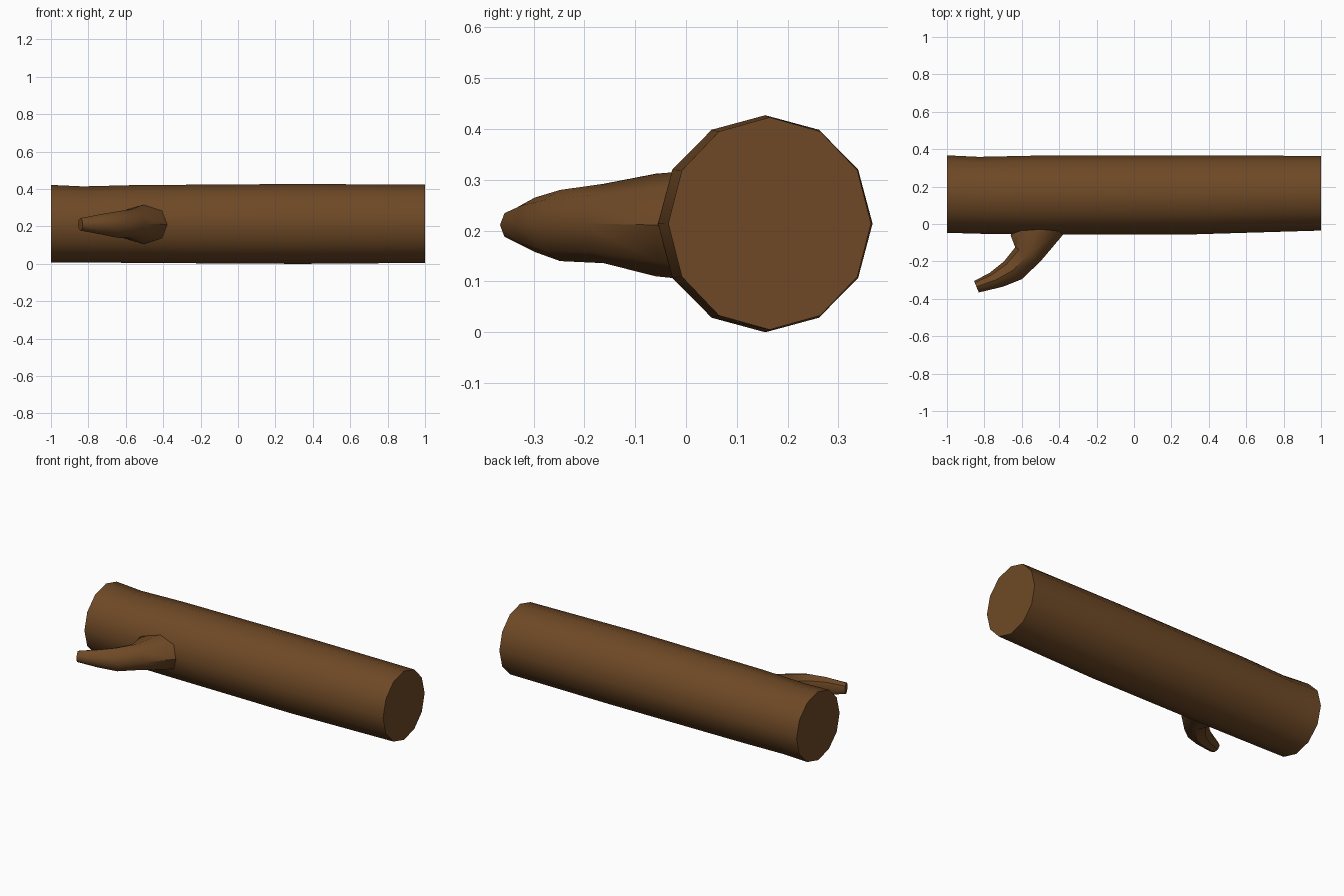
import bpy, bmesh, math

if "Cube" in bpy.data.objects:
    bpy.data.objects.remove(bpy.data.objects["Cube"])

bark = bpy.data.materials.new("bark_brown")
bark.diffuse_color = (0.156, 0.066, 0.019, 1)
bark.use_nodes = True
bark.node_tree.nodes["Principled BSDF"].inputs["Base Color"].default_value = bark.diffuse_color


def loft(name, rings):
    """Skin a closed tube through rings of points and cap both ends."""
    bm = bmesh.new()
    loops = [[bm.verts.new(p) for p in ring] for ring in rings]
    n = len(loops[0])
    for a, b in zip(loops, loops[1:]):
        for i in range(n):
            j = (i + 1) % n
            bm.faces.new((a[i], a[j], b[j], b[i]))
    bm.faces.new(loops[0])
    bm.faces.new(loops[-1])
    bmesh.ops.recalc_face_normals(bm, faces=bm.faces)
    me = bpy.data.meshes.new(name)
    bm.to_mesh(me)
    bm.free()
    me.materials.append(bark)
    ob = bpy.data.objects.new(name, me)
    bpy.context.collection.objects.link(ob)
    bpy.context.view_layer.objects.active = ob
    ob.select_set(True)
    bpy.ops.object.shade_smooth_by_angle(angle=math.radians(45))
    ob.select_set(False)


def log_ring(x, front, back, bottom, top):
    cy, ry = (front + back) / 2, (back - front) / 2
    cz, rz = (bottom + top) / 2, (top - bottom) / 2
    return [(x, cy + ry * math.cos(k * math.pi / 6), cz + rz * math.sin(k * math.pi / 6))
            for k in range(12)]


def branch_ring(left, right, bottom, top):
    cx, cy = (left[0] + right[0]) / 2, (left[1] + right[1]) / 2
    dx, dy = right[0] - cx, right[1] - cy
    cz, rz = (bottom + top) / 2, (top - bottom) / 2
    ring = []
    for k in range(8):
        c, s = math.cos(k * math.pi / 4), math.sin(k * math.pi / 4)
        ring.append((cx + dx * c, cy + dy * c, cz + rz * s))
    return ring


# Twelve-sided trunk, slightly uneven along its length
loft("log", [log_ring(*s) for s in (
    (-1.0, -0.047, 0.367, 0.006, 0.422),
    (-0.83, -0.052, 0.359, 0.008, 0.414),
    (-0.55, -0.056, 0.365, 0.005, 0.421),
    (0.33, -0.055, 0.367, 0.000, 0.427),
    (1.0, -0.035, 0.364, 0.005, 0.423))])

# Curved, tapering side branch
loft("branch_stub", [branch_ring(*s) for s in (
    ((-0.60, 0.05), (-0.32, 0.03), 0.10, 0.32),
    ((-0.66, -0.06), (-0.38, -0.058), 0.11, 0.312),
    ((-0.635, -0.125), (-0.50, -0.20), 0.136, 0.292),
    ((-0.695, -0.20), (-0.60, -0.295), 0.14, 0.28),
    ((-0.77, -0.26), (-0.70, -0.335), 0.158, 0.265),
    ((-0.855, -0.305), (-0.83, -0.366), 0.178, 0.244))])
